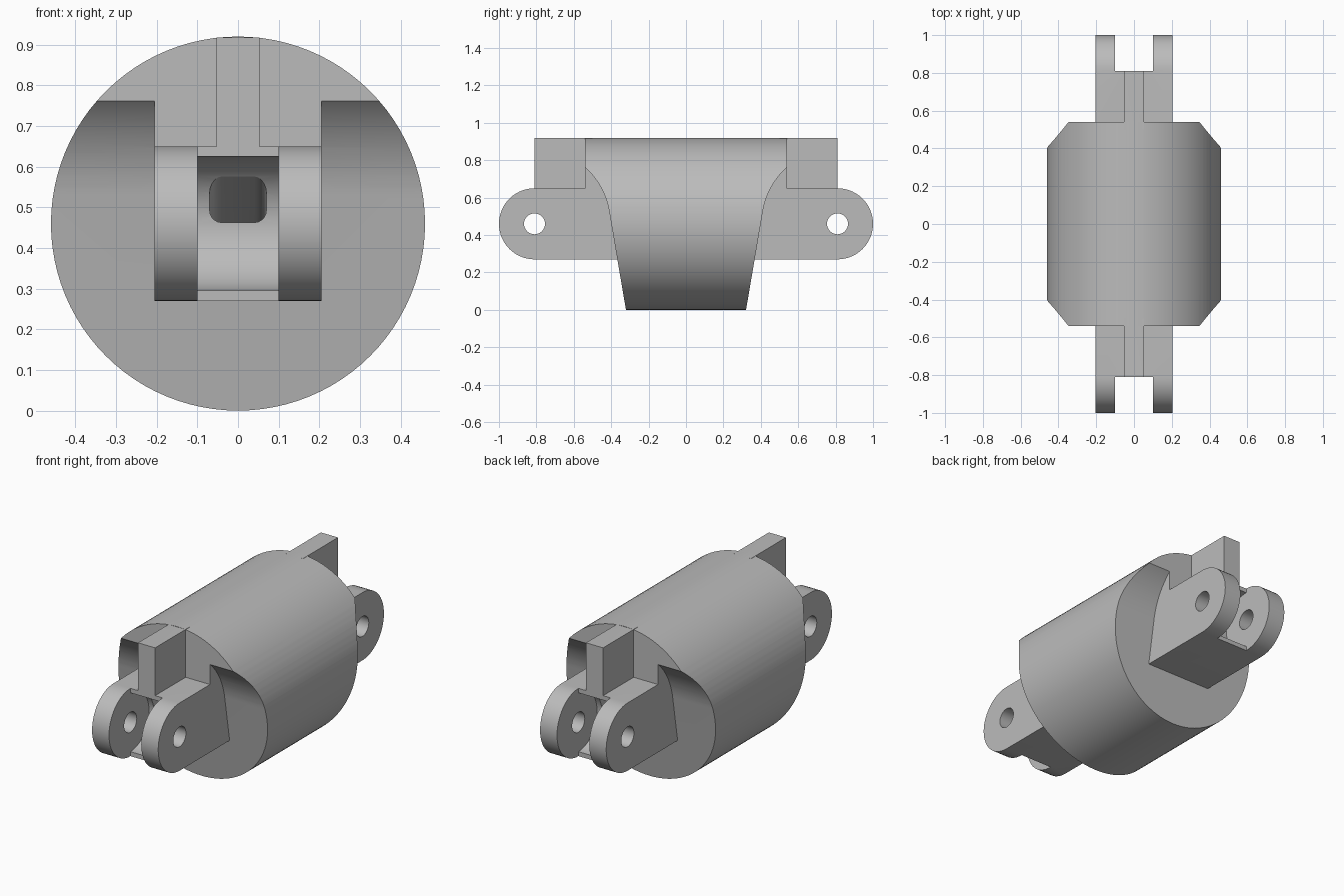
import bpy, bmesh, math
from mathutils import Vector, Matrix

cube = bpy.data.objects.get("Cube")
if cube:
    bpy.data.objects.remove(cube, do_unlink=True)

R = 0.46               # barrel radius and height of its axis
PIN_Y = 0.81           # distance of the pin holes from the centre
FACE_Y = 0.54          # flat end of the barrel
LUG_X, LUG_R = 0.205, 0.19
SLOT_X, SLOT_R = 0.1, 0.165

steel = bpy.data.materials.new("plain grey")
steel.use_nodes = True
grey = (0.5, 0.5, 0.5, 1)
steel.diffuse_color = grey
steel.node_tree.nodes["Principled BSDF"].inputs["Base Color"].default_value = grey


def finish(bm, name):
    bmesh.ops.recalc_face_normals(bm, faces=bm.faces)
    mesh = bpy.data.meshes.new(name)
    bm.to_mesh(mesh)
    bm.free()
    ob = bpy.data.objects.new(name, mesh)
    bpy.context.collection.objects.link(ob)
    mesh.materials.append(steel)
    return ob


def prism(name, points, half_width):
    """Extrude a (y, z) outline symmetrically along x."""
    bm = bmesh.new()
    face = bm.faces.new([bm.verts.new((-half_width, y, z)) for y, z in points])
    new = bmesh.ops.extrude_face_region(bm, geom=[face])["geom"]
    moved = [v for v in new if isinstance(v, bmesh.types.BMVert)]
    bmesh.ops.translate(bm, verts=moved, vec=(2 * half_width, 0, 0))
    return finish(bm, name)


def box(name, half_width, y0, y1, z0, z1):
    return prism(name, [(y0, z0), (y1, z0), (y1, z1), (y0, z1)], half_width)


def arc(y, z, r, start, end, steps):
    angles = [math.radians(start + (end - start) * i / steps) for i in range(steps + 1)]
    return [(y + r * math.cos(a), z + r * math.sin(a)) for a in angles]


def disc(name, y, r, half_width, steps=48):
    return prism(name, arc(y, R, r, 0, 360, steps)[:-1], half_width)


def combine(target, tool, operation):
    mod = target.modifiers.new(tool.name, "BOOLEAN")
    mod.object, mod.operation, mod.solver = tool, operation, "EXACT"
    bpy.context.view_layer.objects.active = target
    bpy.ops.object.modifier_apply(modifier=mod.name)
    bpy.data.objects.remove(tool, do_unlink=True)


# Barrel along y
bm = bmesh.new()
bmesh.ops.create_cone(bm, cap_ends=True, segments=96, radius1=R, radius2=R, depth=2 * FACE_Y,
                      matrix=Matrix.Translation((0, 0, R)) @ Matrix.Rotation(math.pi / 2, 4, "X"))
body = finish(bm, "link_body")

# Swept end reliefs: an arc around each pin running into a sloping plane
for s in (-1, 1):
    outline = [(1.2, -0.1), (0.304, -0.1)]
    outline += arc(PIN_Y, R, 0.405, 170, 120, 20) + [(1.2, 0.81)]
    combine(body, prism("end_relief", [(s * y, z) for y, z in outline], 0.6), "DIFFERENCE")

# Shoulder above the lugs and the lug bar with rounded ends
combine(body, box("shoulder", LUG_X, -FACE_Y, FACE_Y, 0.6, 0.79), "UNION")
bar = arc(PIN_Y, R, LUG_R, -90, 90, 28) + arc(-PIN_Y, R, LUG_R, 90, 270, 28)
combine(body, prism("lug_bar", bar, LUG_X), "UNION")

for s in (-1, 1):
    # Upright stop fin, clevis slot with its round pocket, and pin hole
    combine(body, box("stop_fin", 0.053, s * 0.5, s * 0.83, 0.635, 0.918), "UNION")
    combine(body, box("clevis_slot", SLOT_X, s * PIN_Y, s * 1.1, 0.2, 1.0), "DIFFERENCE")
    combine(body, disc("slot_pocket", s * PIN_Y, SLOT_R, SLOT_X, 64), "DIFFERENCE")
    combine(body, disc("pin_hole", s * PIN_Y, 0.056, 0.3, 32), "DIFFERENCE")

# Inner rounded passage dipping between the two pockets
for s in (-1, 1):
    bm = bmesh.new()
    ring = []
    for cx, cz, start in ((1, 1, 0), (-1, 1, 90), (-1, -1, 180), (1, -1, 270)):
        ring += [(cx * 0.04 + x, cz * 0.018 + z) for x, z in arc(0, 0, 0.03, start, start + 90, 5)]
    outer = [bm.verts.new((x, s * 0.74, 0.545 + z)) for x, z in ring]
    inner = [bm.verts.new((x, -s * 0.02, 0.27 + z)) for x, z in ring]
    bm.faces.new(outer)
    bm.faces.new(inner)
    for i in range(len(ring)):
        j = (i + 1) % len(ring)
        bm.faces.new((outer[i], outer[j], inner[j], inner[i]))
    combine(body, finish(bm, "passage"), "DIFFERENCE")

# Smooth curves with crisp edges
bpy.ops.object.select_all(action="DESELECT")
body.select_set(True)
bpy.context.view_layer.objects.active = body
bpy.ops.object.shade_smooth_by_angle(angle=math.radians(20))
